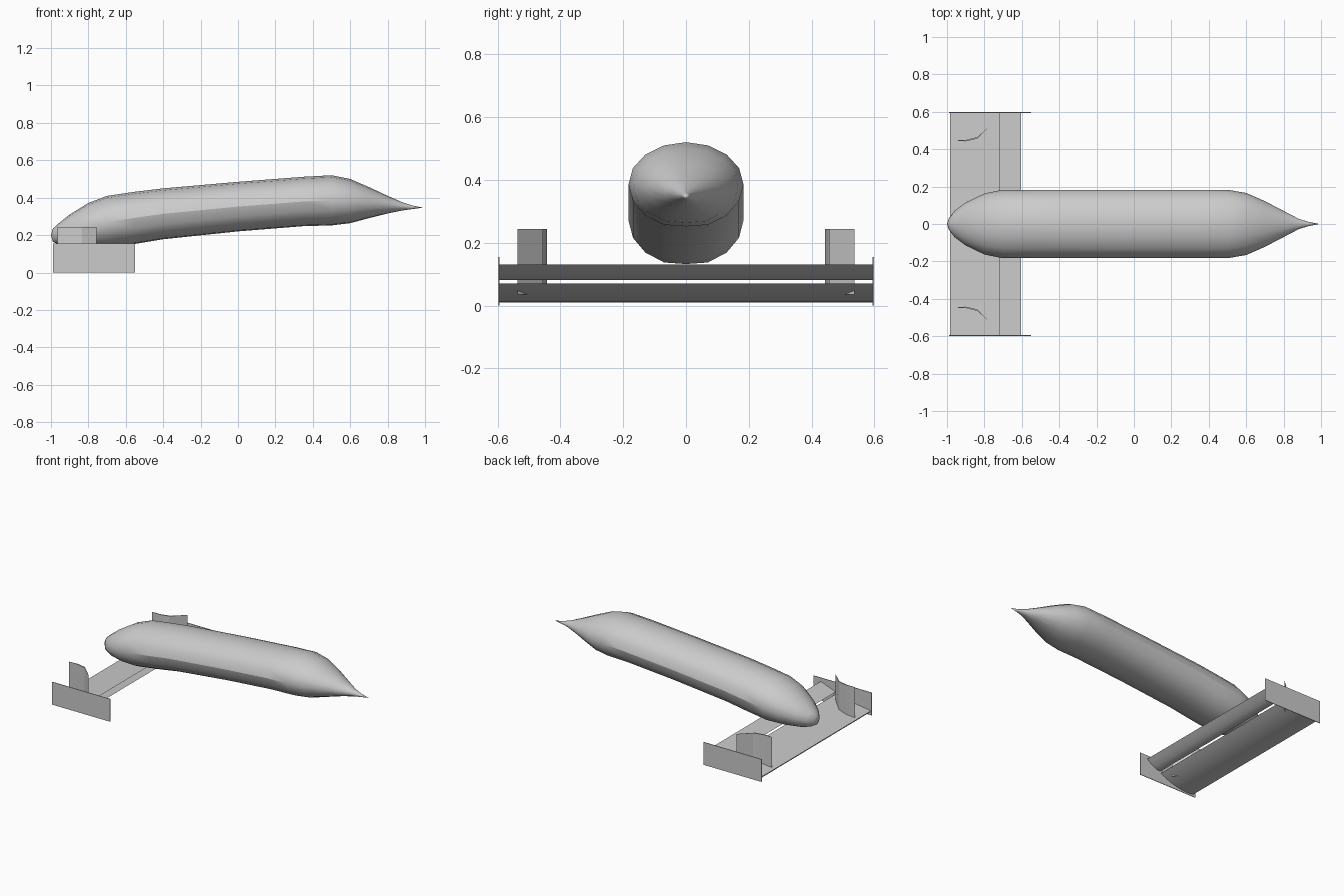
import bpy, bmesh, math

cube = bpy.data.objects.get("Cube")
if cube:
    bpy.data.objects.remove(cube, do_unlink=True)

grey = bpy.data.materials.new("plain_grey")
grey.use_nodes = True
COLOUR = (0.6, 0.6, 0.6, 1)
grey.diffuse_color = COLOUR
grey.node_tree.nodes["Principled BSDF"].inputs["Base Color"].default_value = COLOUR


def finish(name, bm, smooth_angle=None):
    """Turn a bmesh into a named object with the shared material."""
    bmesh.ops.recalc_face_normals(bm, faces=bm.faces)
    mesh = bpy.data.meshes.new(name)
    bm.to_mesh(mesh)
    bm.free()
    mesh.materials.append(grey)
    obj = bpy.data.objects.new(name, mesh)
    bpy.context.collection.objects.link(obj)
    if smooth_angle:
        bpy.ops.object.select_all(action='DESELECT')
        obj.select_set(True)
        bpy.context.view_layer.objects.active = obj
        bpy.ops.object.shade_smooth_by_angle(angle=math.radians(smooth_angle))
    return obj


def extrude(name, outline, direction, smooth_angle=None):
    """Extrude a closed outline of 3D points along a vector."""
    bm = bmesh.new()
    face = bm.faces.new([bm.verts.new(p) for p in outline])
    out = bmesh.ops.extrude_face_region(bm, geom=[face], use_keep_orig=True)
    moved = [g for g in out["geom"] if isinstance(g, bmesh.types.BMVert)]
    bmesh.ops.translate(bm, verts=moved, vec=direction)
    return finish(name, bm, smooth_angle)


# Nose body: elliptical sections given as x, half width, bottom z, top z
SECTIONS = [
    (-0.99, 0.03, 0.165, 0.235), (-0.96, 0.07, 0.15, 0.262),
    (-0.9, 0.115, 0.138, 0.31), (-0.8, 0.163, 0.132, 0.372),
    (-0.7, 0.183, 0.132, 0.41), (-0.55, 0.183, 0.153, 0.432),
    (-0.4, 0.183, 0.178, 0.45), (0, 0.183, 0.22, 0.485),
    (0.35, 0.183, 0.248, 0.512), (0.5, 0.183, 0.252, 0.52),
    (0.6, 0.166, 0.264, 0.5), (0.7, 0.122, 0.291, 0.457),
    (0.8, 0.07, 0.316, 0.41), (0.88, 0.028, 0.332, 0.375),
    (0.93, 0.012, 0.339, 0.359),
]
SIDES = 16
bm = bmesh.new()
rings = []
for x, half, low, high in SECTIONS:
    ring = []
    for i in range(SIDES):
        a = math.tau * i / SIDES
        # slightly flattened belly
        z = max(math.sin(a), -0.96) / (0.96 if a > math.pi else 1)
        ring.append(bm.verts.new((x, half * math.cos(a), (low + high) / 2 + z * (high - low) / 2)))
    rings.append(ring)
for a, b in zip(rings, rings[1:]):
    for i in range(SIDES):
        j = (i + 1) % SIDES
        bm.faces.new((a[i], a[j], b[j], b[i]))
front_tip = bm.verts.new((-1, 0, 0.2))
rear_tip = bm.verts.new((0.99, 0, 0.347))
for tip, ring in ((front_tip, rings[0]), (rear_tip, rings[-1])):
    for i in range(SIDES):
        bm.faces.new((tip, ring[i], ring[(i + 1) % SIDES]))
# crease along the widest line of the straight part
crease = [(a[i].co.copy(), b[i].co.copy()) for a, b in zip(rings[4:9], rings[5:10])
          for i in (0, SIDES // 2)]
body = finish("nose_body", bm, 60)
for edge in body.data.edges:
    p, q = (body.data.vertices[v].co for v in edge.vertices)
    if any((p - a).length + (q - b).length < 1e-4 or (p - b).length + (q - a).length < 1e-4
           for a, b in crease):
        edge.use_edge_sharp = True

# Wing elements: curved underside, flat top
SPAN = 0.594
MAIN = [(-0.985, 0.03), (-0.975, 0.016), (-0.95, 0.01), (-0.9, 0.011),
        (-0.85, 0.018), (-0.8, 0.031), (-0.75, 0.051), (-0.715, 0.07)]
FLAP = [(-0.718, 0.088), (-0.71, 0.082), (-0.69, 0.081), (-0.66, 0.093),
        (-0.63, 0.111), (-0.605, 0.13)]
for name, profile in (("main_wing", MAIN), ("wing_flap", FLAP)):
    extrude(name, [(x, -SPAN, z) for x, z in profile], (0, 2 * SPAN, 0), 35)

# End plates and curved vanes on both sides
VANE = [(-0.966, 0.447), (-0.9, 0.442), (-0.84, 0.456), (-0.757, 0.537),
        (-0.835, 0.466), (-0.9, 0.449)]
for side, s in (("left", 1), ("right", -1)):
    plate = [(-0.99, 0), (-0.55, 0), (-0.55, 0.155), (-0.99, 0.155)]
    extrude("end_plate_" + side, [(x, s * SPAN, z) for x, z in plate], (0, s * 0.004, 0))
    extrude("vane_" + side, [(x, s * y, 0.035) for x, y in VANE], (0, 0, 0.208), 25)
